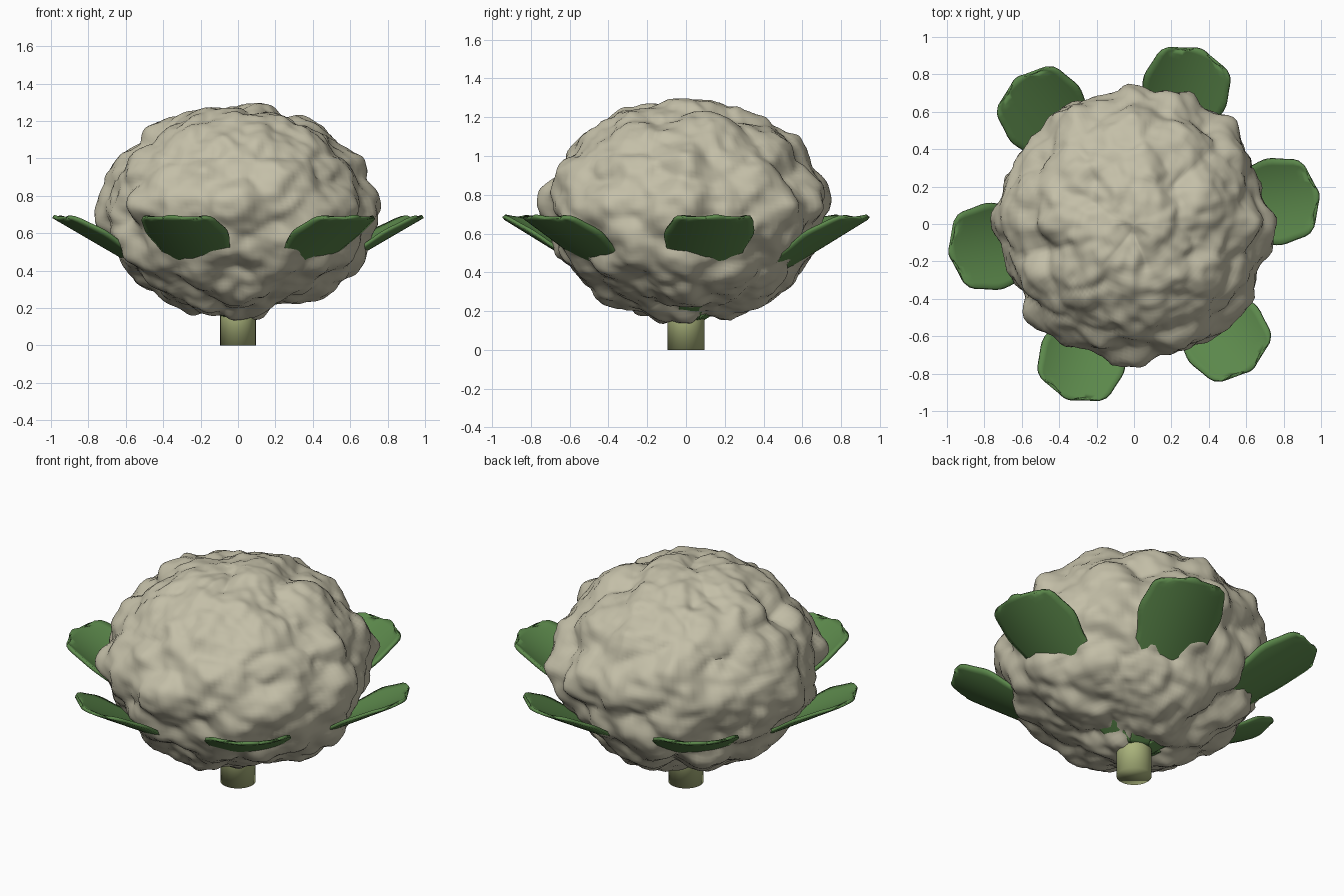
import bpy, bmesh, math
from mathutils import Vector, noise

if "Cube" in bpy.data.objects:
    bpy.data.objects.remove(bpy.data.objects["Cube"])


def material(name, rgb):
    m = bpy.data.materials.new(name)
    m.diffuse_color = (*rgb, 1)
    m.use_nodes = True
    m.node_tree.nodes["Principled BSDF"].inputs["Base Color"].default_value = m.diffuse_color
    return m


CREAM = material("cream", (0.55, 0.52, 0.39))
GREEN = material("leaf green", (0.105, 0.245, 0.07))
PALE = material("pale stem green", (0.40, 0.45, 0.20))


def finish(name, bm, mat, angle=50):
    bmesh.ops.recalc_face_normals(bm, faces=bm.faces)
    me = bpy.data.meshes.new(name)
    bm.to_mesh(me)
    bm.free()
    me.materials.append(mat)
    ob = bpy.data.objects.new(name, me)
    bpy.context.collection.objects.link(ob)
    for o in bpy.context.selected_objects:
        o.select_set(False)
    ob.select_set(True)
    bpy.context.view_layer.objects.active = ob
    bpy.ops.object.shade_smooth_by_angle(angle=math.radians(angle))
    return ob


# main florets on the outline, relative to the head centre
C = 0.72
front = [(0.15, 1.29), (-0.20, 1.26), (-0.50, 1.16), (0.50, 1.11), (0.67, 0.98), (0.77, 0.78),
         (-0.69, 0.93), (-0.77, 0.67), (0.67, 0.42), (-0.28, 0.17), (0.10, 0.14), (0.48, 0.27), (-0.55, 0.34)]
side = [(0.24, 1.24), (-0.36, 1.22), (0.60, 1.08), (0.71, 0.88), (-0.75, 0.78),
        (-0.60, 1.03), (0.53, 0.32), (-0.40, 0.24), (-0.15, 0.14)]
top = [(0.0, 0.75), (0.30, 0.70), (0.55, 0.54), (0.67, 0.25), (0.62, -0.45), (0.25, -0.68),
       (-0.08, -0.76), (-0.38, -0.65), (-0.58, -0.50), (-0.62, 0.35), (-0.40, 0.61)]
florets = [Vector((x, 0, z - C)) for x, z in front]
florets += [Vector((0, y, z - C)) for y, z in side]
florets += [Vector((x, y, 0.03)) for x, y in top]

# lumpy head: flattened sphere, florets and fine noise
RX, RZ = 0.705, 0.55
bumps = []
for f in florets:
    s = Vector((f.x / RX, f.y / RX, f.z / RZ)).length
    bumps.append((f / s, f.length * (1 - 1 / s)))
bm = bmesh.new()
bmesh.ops.create_uvsphere(bm, u_segments=160, v_segments=100, radius=1)
for v in bm.verts:
    n = v.co.normalized()
    p = Vector((n.x * RX, n.y * RX, n.z * RZ))
    cell = noise.voronoi(p * 4.2 + Vector((3.1, 1.7, 5.2)))[0][0]
    d = 0.025 - 0.08 * cell ** 2 + 0.045 * noise.noise(p * 4.5)
    wsum = dsum = 0.0
    for c, amp in bumps:
        w = math.exp(-(p - c).length_squared / 0.0085)
        wsum += w
        dsum += w * amp
    if wsum > 1e-6:
        k = min(wsum, 1.0)
        d = d * (1 - k) + k * dsum / wsum
    d += 0.022 * noise.noise(p * 9) + 0.012 * noise.noise(p * 18)
    v.co = p + n * d + Vector((0, 0, C))
finish("cauliflower_head", bm, CREAM)

# stem
bm = bmesh.new()
bmesh.ops.create_cone(bm, cap_ends=True, segments=32, radius1=0.095, radius2=0.095, depth=0.30)
bmesh.ops.translate(bm, verts=bm.verts, vec=(0, 0, 0.15))
finish("stem", bm, PALE, 180)

# cupped blunt leaves around the head
R0, R1, NU, NV = 0.07, 1.0, 32, 14
for k in range(6):
    a = math.radians(9 + 60 * k)
    bm = bmesh.new()
    rows = []
    for i in range(NU + 1):
        u = i / NU
        half = 0.05 + 0.175 * math.sin(min(u / 0.8, 1) * math.pi / 2) ** 1.6
        if u > 0.8:
            half *= max(1 - ((u - 0.8) / 0.2) ** 2.6, 0.0) ** 0.5 * 0.72 + 0.28
        half *= 1 + 0.035 * math.sin(u * 26 + 1.2)
        row = []
        for j in range(NV + 1):
            s = 2 * j / NV - 1
            t = s * half
            r = R0 + (R1 - R0) * u - 0.03 * s * s * u ** 4
            z = 0.155 + 0.575 * (r - R0) + 1.1 * t * t
            z = min(z, 0.70)
            row.append(bm.verts.new((r * math.cos(a) - t * math.sin(a),
                                     r * math.sin(a) + t * math.cos(a), z)))
        rows.append(row)
    for p, q in zip(rows, rows[1:]):
        for j in range(NV):
            bm.faces.new((p[j], p[j + 1], q[j + 1], q[j]))
    leaf = finish(f"leaf_{k + 1}", bm, GREEN, 180)
    sol = leaf.modifiers.new("thickness", "SOLIDIFY")
    sol.thickness = 0.018
    sol.offset = 0
